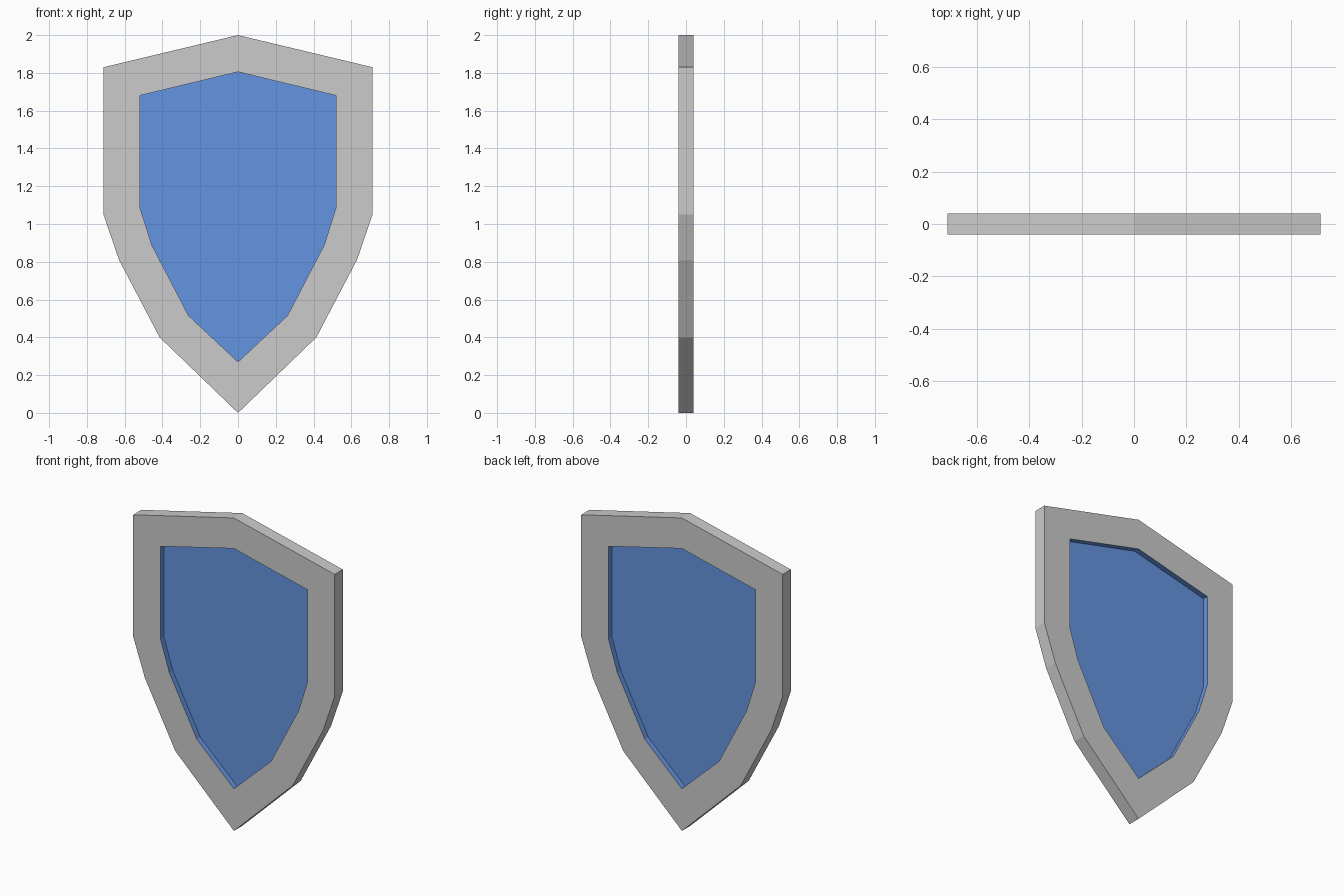
import bpy, bmesh

if "Cube" in bpy.data.objects:
    bpy.data.objects.remove(bpy.data.objects["Cube"])

HALF, FLOOR = 0.041, 0.006  # rim half thickness, recessed panel half thickness

# Right-hand half profiles (x, z), top point to bottom point
OUTER = [(0, 2), (0.712, 1.83), (0.712, 1.05), (0.63, 0.81), (0.415, 0.40), (0, 0)]
INNER = [(0, 1.805), (0.52, 1.68), (0.52, 1.09), (0.457, 0.89), (0.262, 0.515), (0, 0.27)]


def mirrored(half):
    return half + [(-x, z) for x, z in half[-2:0:-1]]


def loop(bm, half, y):
    return [bm.verts.new((x, y, z)) for x, z in mirrored(half)]


def bridge(bm, a, b, mat):
    n = len(a)
    for i in range(n):
        j = (i + 1) % n
        bm.faces.new((a[i], a[j], b[j], b[i])).material_index = mat


def material(name, colour):
    m = bpy.data.materials.new(name)
    m.diffuse_color = colour
    m.use_nodes = True
    m.node_tree.nodes["Principled BSDF"].inputs["Base Color"].default_value = m.diffuse_color
    return m


bm = bmesh.new()
edges = []
for s in (-1, 1):
    rim = loop(bm, OUTER, s * HALF)
    lip = loop(bm, INNER, s * HALF)
    floor = loop(bm, INNER, s * FLOOR)
    bridge(bm, rim, lip, 0)             # flat border
    bridge(bm, lip, floor, 1)           # recess wall
    bm.faces.new(floor).material_index = 1  # recessed panel
    edges.append(rim)
bridge(bm, edges[0], edges[1], 0)       # outer edge
bmesh.ops.recalc_face_normals(bm, faces=bm.faces)

mesh = bpy.data.meshes.new("shield")
bm.to_mesh(mesh)
bm.free()
mesh.materials.append(material("grey_border", (0.7, 0.7, 0.7, 1)))
mesh.materials.append(material("blue_panel", (0.13, 0.3, 0.75, 1)))
bpy.context.collection.objects.link(bpy.data.objects.new("shield", mesh))
